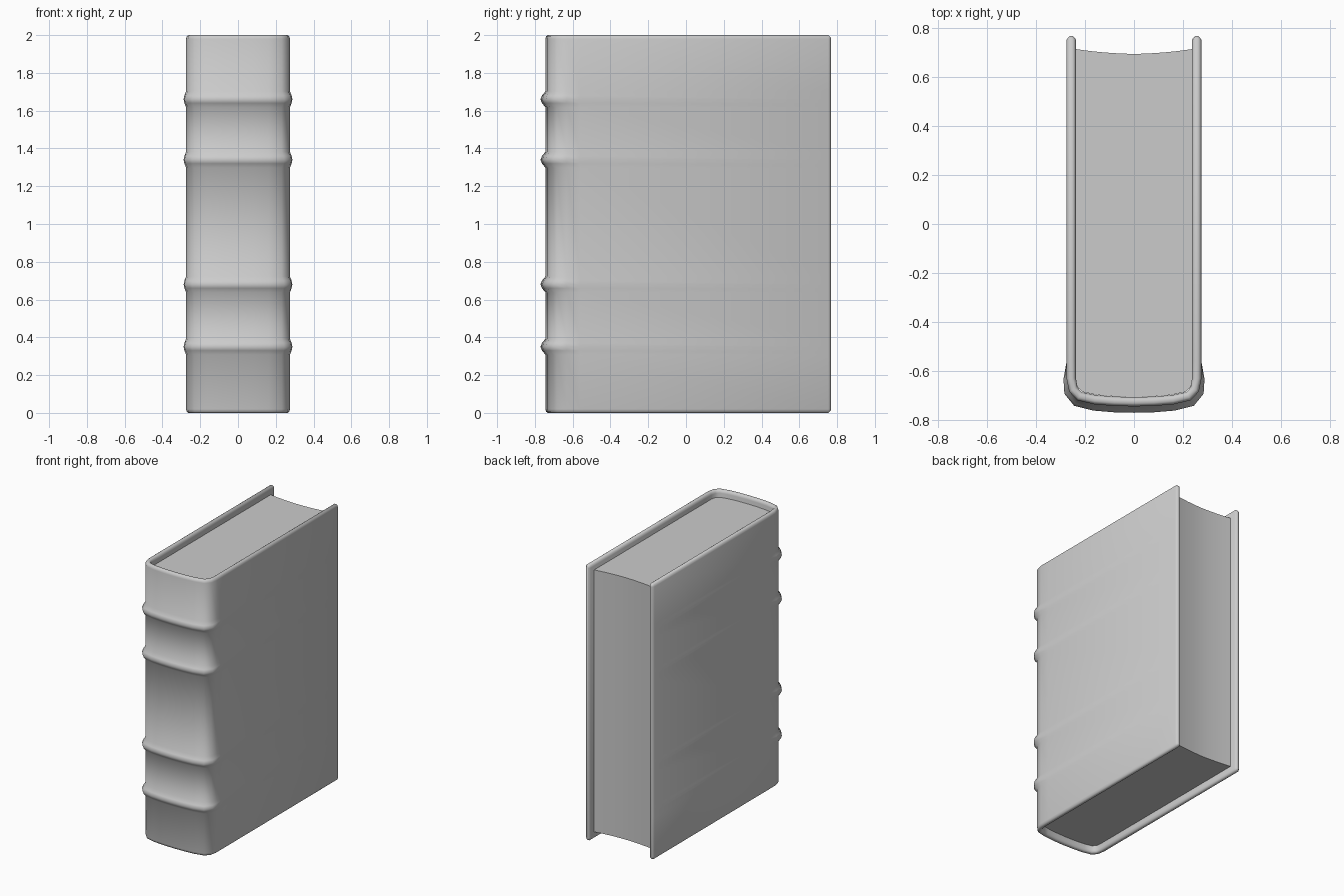
import bpy, bmesh
from mathutils import Vector

if "Cube" in bpy.data.objects:
    bpy.data.objects.remove(bpy.data.objects["Cube"])

HALF = 0.019                                # half of the cover thickness
BANDS = [0.35, 0.68, 1.34, 1.66]            # heights of the raised spine bands


def finish(name, bm, angle):
    bmesh.ops.recalc_face_normals(bm, faces=bm.faces)
    me = bpy.data.meshes.new(name)
    bm.to_mesh(me)
    bm.free()
    ob = bpy.data.objects.new(name, me)
    bpy.context.collection.objects.link(ob)
    bpy.context.view_layer.objects.active = ob
    ob.select_set(True)
    bpy.ops.object.shade_smooth_by_angle(angle=angle)
    ob.select_set(False)


def mirrored(half):
    # half runs from the fore edge to the spine centre
    return half + [(-x, y) for x, y in reversed(half[:-1])]


# Cover: a thin board section swept around a U-shaped path
path = [Vector(p) for p in mirrored([
    (0.256, 0.768), (0.256, 0.753), (0.256, -0.56), (0.256, -0.63), (0.248, -0.675),
    (0.222, -0.703), (0.16, -0.717), (0.08, -0.7235), (0, -0.7255)])]

# Section: (offset, height, band bulge)
section = [(-0.007, 0, 0), (0.007, 0, 0), (0.015, 0.006, 0), (HALF, 0.02, 0)]
for z in BANDS:
    section += [(HALF, z + d, b) for d, b in
                [(-0.042, 0), (-0.02, 0.018), (0, 0.026), (0.02, 0.018), (0.042, 0)]]
section += [(HALF, 1.98, 0), (0.015, 1.994, 0), (0.007, 2, 0), (-0.007, 2, 0),
            (-0.015, 1.994, 0), (-HALF, 1.98, 0), (-HALF, 0.02, 0), (-0.015, 0.006, 0)]

bm = bmesh.new()
rings = []
for i, p in enumerate(path):
    a = (p - path[max(i - 1, 0)]).normalized()
    b = (path[min(i + 1, len(path) - 1)] - p).normalized()
    t = (a + b).normalized()
    n = Vector((-t.y, t.x))
    if n.dot(p - Vector((0, 0.1 if abs(p.x) < 0.25 else p.y))) < 0:
        n = -n
    tip = i in (0, len(path) - 1)
    fade = min(max((-0.56 - p.y) / 0.14, 0), 1)
    ring = []
    for off, z, bulge in section:
        q = p + n * (off * (0.35 if tip else 1) + bulge * fade)
        if tip:
            z = min(max(z, 0.014), 1.986)
        ring.append(bm.verts.new((q.x, q.y, z)))
    rings.append(ring)
m = len(section)
for r, s in zip(rings, rings[1:]):
    for k in range(m):
        bm.faces.new((r[k], r[(k + 1) % m], s[(k + 1) % m], s[k]))
bm.faces.new(rings[0])
bm.faces.new(rings[-1])
bmesh.ops.remove_doubles(bm, verts=bm.verts, dist=0.0001)
finish("cover", bm, 1.2)

# Page block: rounded at the spine, hollow at the fore edge
outline = mirrored([
    (0.06, 0.696), (0.12, 0.70), (0.18, 0.706), (0.238, 0.714), (0.238, -0.635),
    (0.23, -0.665), (0.208, -0.686), (0.15, -0.698), (0.08, -0.704), (0, -0.706)])
outline.append((0, 0.694))
bm = bmesh.new()
base = bm.faces.new([bm.verts.new((x, y, 0.05)) for x, y in outline])
top = bmesh.ops.extrude_face_region(bm, geom=[base], use_keep_orig=True)
bmesh.ops.translate(bm, vec=(0, 0, 1.9),
                    verts=[g for g in top["geom"] if isinstance(g, bmesh.types.BMVert)])
finish("pages", bm, 0.7)
